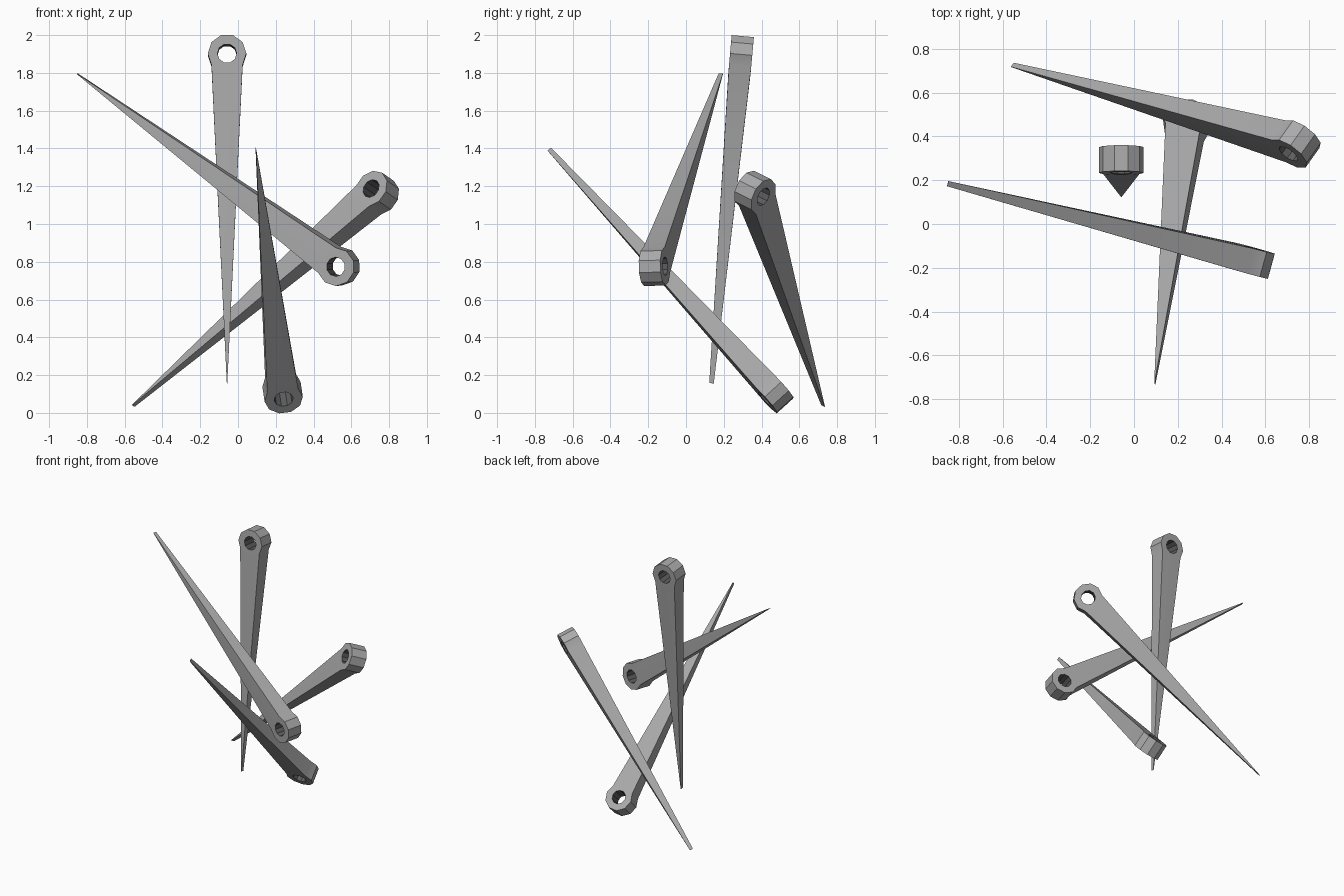
import bpy, bmesh, math
from mathutils import Vector, Matrix

cube = bpy.data.objects.get("Cube")
if cube:
    bpy.data.objects.remove(cube, do_unlink=True)


def make_material(name, value):
    mat = bpy.data.materials.new(name)
    mat.use_nodes = True
    colour = (value, value, value, 1.0)
    mat.diffuse_color = colour
    mat.node_tree.nodes["Principled BSDF"].inputs["Base Color"].default_value = colour
    return mat


# Grey metal, with a darker lining inside the eye
METAL, LINING = 0, 1
materials = [make_material("grey_metal", 0.4), make_material("dark_grey_lining", 0.11)]

SIDES = 10
OUTER, INNER = 0.102, 0.051   # ring radii
HALF = 0.059                  # half thickness of the ring
TIP_HALF = 0.012              # half thickness at the tip
TIP_WIDTH = 0.0015            # half width at the tip
BLADE_EDGES = (6, 7, 8)       # ring sides that stretch into the blade


def spike(name, head, tip, axis):
    """Ten-sided eye at head, with a blade tapering to tip; axis runs through the hole."""
    head, tip = Vector(head), Vector(tip)
    length = (head - tip).length
    up = (head - tip).normalized()
    axis = Vector(axis)
    axis = (axis - up * axis.dot(up)).normalized()
    side = up.cross(axis)

    bm = bmesh.new()

    def loop(radius, z):
        return [bm.verts.new((radius * math.cos(math.tau * i / SIDES),
                              radius * math.sin(math.tau * i / SIDES), z))
                for i in range(SIDES)]

    out_a, out_b = loop(OUTER, HALF), loop(OUTER, -HALF)
    in_a, in_b = loop(INNER, HALF), loop(INNER, -HALF)

    # Tip points follow the lower ring corners, squeezed to a thin line
    def tip_points(z):
        return {i: bm.verts.new((TIP_WIDTH * math.cos(math.tau * i / SIDES), -length, z))
                for i in range(6, 10)}

    tip_a, tip_b = tip_points(TIP_HALF), tip_points(-TIP_HALF)

    for i in range(SIDES):
        j = (i + 1) % SIDES
        bm.faces.new((out_a[i], out_a[j], in_a[j], in_a[i]))
        bm.faces.new((out_b[j], out_b[i], in_b[i], in_b[j]))
        bm.faces.new((in_a[i], in_a[j], in_b[j], in_b[i])).material_index = LINING
        if i in BLADE_EDGES:
            bm.faces.new((out_a[j], out_a[i], tip_a[i], tip_a[j]))
            bm.faces.new((out_b[i], out_b[j], tip_b[j], tip_b[i]))
            bm.faces.new((tip_a[i], tip_b[i], tip_b[j], tip_a[j]))
        else:
            bm.faces.new((out_a[j], out_a[i], out_b[i], out_b[j]))

    # Narrow edges of the blade
    bm.faces.new((out_a[6], out_b[6], tip_b[6], tip_a[6]))
    bm.faces.new((out_b[9], out_a[9], tip_a[9], tip_b[9]))
    bmesh.ops.recalc_face_normals(bm, faces=bm.faces)

    mesh = bpy.data.meshes.new(name)
    for mat in materials:
        mesh.materials.append(mat)
    bm.to_mesh(mesh)
    bm.free()
    obj = bpy.data.objects.new(name, mesh)
    bpy.context.collection.objects.link(obj)
    turn = Matrix((side, up, axis)).transposed().to_4x4()
    obj.matrix_world = Matrix.Translation(head) @ turn

    bpy.ops.object.select_all(action='DESELECT')
    obj.select_set(True)
    bpy.context.view_layer.objects.active = obj
    bpy.ops.object.shade_smooth_by_angle(angle=math.radians(30))


# Four loose spikes, each lying in its own direction
spike("upright_spike", (-0.058, 0.292, 1.898), (-0.058, 0.135, 0.157), (0, 1, -0.09))
spike("front_spike", (0.533, -0.167, 0.775), (-0.85, 0.184, 1.795), (0.26, 0.965, 0.03))
spike("rear_spike", (0.736, 0.365, 1.166), (-0.555, 0.726, 0.037), (0.56, 0.755, -0.36))
spike("low_spike", (0.236, 0.459, 0.112), (0.095, -0.724, 1.396), (-0.1, 0.735, 0.672))
